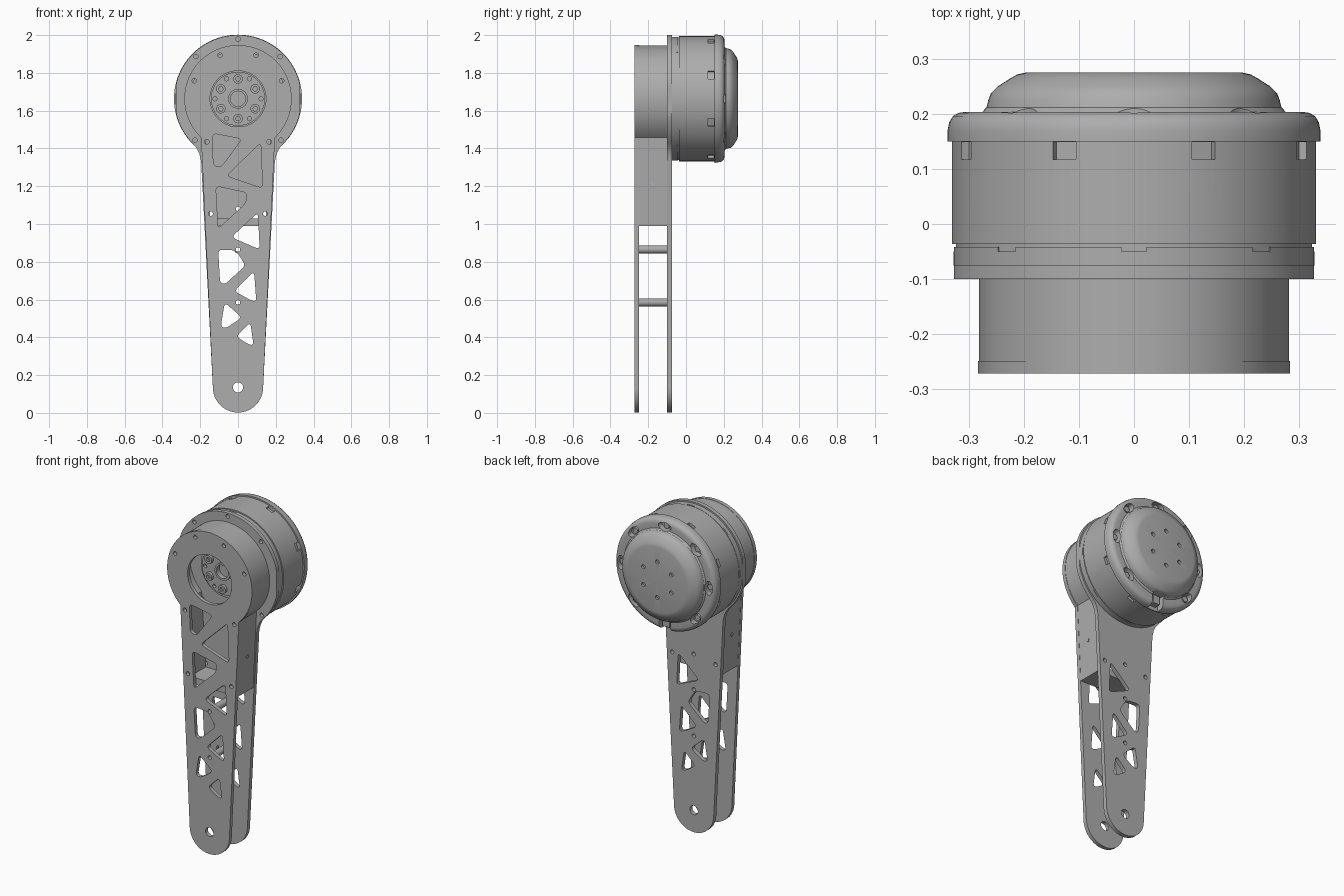
import bpy, bmesh
from math import sin, cos, pi, radians
from mathutils import Matrix, Vector

if "Cube" in bpy.data.objects:
    bpy.data.objects.remove(bpy.data.objects["Cube"])

grey = bpy.data.materials.new("machined_grey")
grey.use_nodes = True
colour = (0.42, 0.42, 0.42, 1)
grey.diffuse_color = colour
grey.node_tree.nodes["Principled BSDF"].inputs["Base Color"].default_value = colour

AXIS = 1.663          # height of the motor axis
FRONT, BACK = (-0.272, -0.249), (-0.1, -0.075)


def activate(ob):
    bpy.ops.object.select_all(action='DESELECT')
    ob.select_set(True)
    bpy.context.view_layer.objects.active = ob


def finish(ob):
    activate(ob)
    ob.data.materials.clear()
    ob.data.materials.append(grey)
    bpy.ops.object.shade_smooth_by_angle(angle=radians(32))
    return ob


def arc(x, z, r, a=0, b=360, n=48):
    """Points on an arc; a full turn leaves out the repeated end point."""
    steps = n if b - a == 360 else n + 1
    return [(x + r * cos(radians(a + (b - a) * i / n)),
             z + r * sin(radians(a + (b - a) * i / n))) for i in range(steps)]


def rounded(corners, d=0.025):
    """Polygon with softened corners."""
    pts = []
    for i, c in enumerate(corners):
        c = Vector(c)
        p, q = Vector(corners[i - 1]) - c, Vector(corners[(i + 1) % len(corners)]) - c
        a = c + p.normalized() * min(d, p.length * 0.45)
        b = c + q.normalized() * min(d, q.length * 0.45)
        for k in range(6):
            t = k / 5
            pts.append(tuple(a * (1 - t) ** 2 + c * 2 * t * (1 - t) + b * t * t))
    return pts


def plate(name, y, loops):
    """Filled outline with holes, extruded from y[0] to y[1]."""
    cu = bpy.data.curves.new(name, 'CURVE')
    cu.dimensions, cu.fill_mode = '2D', 'BOTH'
    cu.extrude = (y[1] - y[0]) / 2
    for loop in loops:
        s = cu.splines.new('POLY')
        s.points.add(len(loop) - 1)
        for p, (x, z) in zip(s.points, loop):
            p.co = (x, z, 0, 1)
        s.use_cyclic_u = True
    ob = bpy.data.objects.new(name, cu)
    bpy.context.collection.objects.link(ob)
    ob.location.y = (y[0] + y[1]) / 2
    ob.rotation_euler.x = pi / 2
    activate(ob)
    bpy.ops.object.convert(target='MESH')
    return finish(bpy.context.object)


def mesh_object(name, bm, z=0):
    me = bpy.data.meshes.new(name)
    bmesh.ops.recalc_face_normals(bm, faces=bm.faces)
    bm.to_mesh(me)
    bm.free()
    ob = bpy.data.objects.new(name, me)
    ob.location.z = z
    bpy.context.collection.objects.link(ob)
    return ob


def lathe(name, profile):
    """Revolve (radius, y) points round the motor axis."""
    bm = bmesh.new()
    vs = [bm.verts.new((r, y, 0)) for r, y in profile]
    es = [bm.edges.new(pair) for pair in zip(vs, vs[1:])]
    bmesh.ops.spin(bm, geom=vs + es, cent=(0, 0, 0), axis=(0, 1, 0),
                   angle=2 * pi, steps=96)
    bmesh.ops.remove_doubles(bm, verts=bm.verts, dist=1e-4)
    return mesh_object(name, bm, AXIS)


def polar(r, angles):
    return [(r * cos(radians(a)), AXIS + r * sin(radians(a))) for a in angles]


def width(z):
    return 0.132 + 0.049 * (z - 0.13)


# Arm plates: round head, tapering shank, round foot
foot = arc(0, 0.135, 0.133, 180, 360, 32)
front_edge = arc(0, AXIS, 0.284, -46.5, 226.5, 80) + foot
neck = [(0.218, 1.4), (0.204, 1.37), (0.195, 1.33)]
head = [(max(-0.327, min(0.327, x)), z)
        for x, z in arc(0, AXIS, 0.337, -44, 224, 90)]
back_edge = head + [(-x, z) for x, z in neck] + foot + neck[::-1]

# Truss cutouts, from the top down
upper_cuts = [
    [(-0.135, 1.48), (0.02, 1.45), (-0.09, 1.3), (-0.13, 1.31)],
    [(0.12, 1.43), (0.13, 1.19), (-0.06, 1.255)],
    [(-0.117, 1.2), (0.05, 1.165), (0.04, 1.11), (-0.105, 0.975)],
]
lower_cuts = [
    [(0.105, 1.06), (0.115, 0.865), (-0.035, 0.93)],
    [(-0.105, 0.865), (-0.01, 0.86), (0.04, 0.78), (-0.07, 0.68), (-0.095, 0.69)],
    [(0.085, 0.75), (0.097, 0.59), (0.07, 0.595), (-0.02, 0.645)],
    [(-0.07, 0.585), (0.02, 0.505), (-0.06, 0.45), (-0.092, 0.455)],
    [(0.065, 0.48), (0.082, 0.36), (0.06, 0.36), (-0.01, 0.405)],
]
posts = [(0, 0.865), (0, 0.585)]
side_holes = [(s * x, z) for s in (-1, 1) for x, z in ((0.165, 1.435), (0.145, 1.055))]
pivot = arc(0, 0.135, 0.027)


def holes(points, r=0.012):
    return [arc(x, z, r, n=16) for x, z in points]


rim = polar(0.25, [22.5, 67.5, 112.5, 157.5])
plate("front_arm_plate", FRONT,
      [front_edge, pivot, arc(0, AXIS, 0.148)] + holes(rim + side_holes + posts)
      + [rounded(c) for c in upper_cuts + lower_cuts])
flange_holes = polar(0.316, [-45 + 1, 45, 90, 135, 225 - 1])
plate("back_arm_plate", BACK,
      [back_edge, pivot, arc(0, AXIS, 0.2)]
      + holes(flange_holes + side_holes + posts + [(0, 1.08)])
      + [rounded(c) for c in lower_cuts])


# Hollow spacer between the plates
def spacer_loop(r, z, wall):
    w = width(z) - wall
    return arc(0, AXIS, r, -46.5, 226.5, 80) + [(-w, z), (w, z)]


plate("spacer_housing", (FRONT[1], BACK[0]),
      [spacer_loop(0.282, 0.99, 0.002), spacer_loop(0.252, 1.03, 0.03)])

# Side screws in the spacer walls
bm = bmesh.new()
for s in (-1, 1):
    bmesh.ops.create_cone(bm, cap_ends=True, segments=16, radius1=0.011, radius2=0.011,
                          depth=0.01, matrix=Matrix.Translation((s * 0.182, -0.175, 1.21))
                          @ Matrix.Rotation(pi / 2, 4, 'Y'))
finish(mesh_object("side_screws", bm))

# Tubular standoffs lower down
for i, (x, z) in enumerate(posts):
    plate(f"standoff_{i + 1}", (FRONT[1], BACK[0]),
          [arc(x, z, 0.021, n=24), arc(x, z, 0.012, n=16)])

# Motor housing: body, rounded cap and domed cover
motor = lathe("motor_housing", [
    (0, -0.075), (0.328, -0.075), (0.328, -0.042), (0.324, -0.042), (0.324, -0.036),
    (0.331, -0.036), (0.331, 0.15), (0.339, 0.15), (0.339, 0.17), (0.336, 0.185),
    (0.329, 0.196), (0.319, 0.202), (0.308, 0.204), (0.277, 0.204), (0.268, 0.212),
    (0.265, 0.225), (0.26, 0.238), (0.248, 0.25), (0.226, 0.264), (0.212, 0.272),
    (0.198, 0.275), (0, 0.275)])

cut = bmesh.new()


def turned(angle, r, y):
    return Matrix.Rotation(radians(angle), 4, 'Y') @ Matrix.Translation((r, y, 0))


def cut_box(angle, r, y, size):
    bmesh.ops.create_cube(cut, size=1, matrix=turned(angle, r, y) @ Matrix.Diagonal((*size, 1)))


def rod(bm, angle, r, y, sx, sz, depth, n=24):
    bmesh.ops.create_cone(bm, cap_ends=True, segments=n, radius1=1, radius2=1, depth=1,
                          matrix=turned(angle, r, y) @ Matrix.Diagonal((sx, depth, sz, 1))
                          @ Matrix.Rotation(pi / 2, 4, 'X'))


cap_bolts = bmesh.new()
for k in range(8):
    cut_box(45 * k, 0.34, -0.044, (0.032, 0.012, 0.045))          # seam notches
    cut_box(45 * k + 22.5, 0.335, 0.133, (0.04, 0.032, 0.045))    # side windows
    if k != 2:
        rod(cut, 45 * k, 0.294, 0.2, 0.024, 0.042, 0.06)          # cap pockets
        rod(cap_bolts, 45 * k, 0.294, 0.178, 0.017, 0.017, 0.02)
cut_box(90, 0.325, 0.21, (0.13, 0.11, 0.075))                     # cable exit
for k in range(6):
    rod(cut, 60 * k + 30, 0.108, 0.275, 0.012, 0.012, 0.03, 16)   # cover holes
cutter = mesh_object("motor_cutter", cut, AXIS)
cutter.hide_render = True
mod = motor.modifiers.new("cuts", 'BOOLEAN')
mod.operation, mod.solver, mod.object = 'DIFFERENCE', 'EXACT', cutter
activate(motor)
bpy.ops.object.modifier_apply(modifier="cuts")
bpy.data.objects.remove(cutter)
finish(motor)
finish(mesh_object("cap_bolts", cap_bolts, AXIS))

# Cable connector in the exit notch
bm = bmesh.new()
bmesh.ops.create_cube(bm, size=1, matrix=turned(90, 0.29, 0.172)
                      @ Matrix.Diagonal((0.05, 0.04, 0.045, 1)))
finish(mesh_object("cable_connector", bm, AXIS))

# Output hub behind the front opening
finish(lathe("output_hub", [(0, -0.074), (0.2, -0.074), (0.2, -0.106), (0.165, -0.106),
                            (0.165, -0.12), (0, -0.12)]))
plate("output_flange", (-0.14, -0.12),
      [arc(0, AXIS, 0.143), arc(0, AXIS, 0.04)]
      + holes(polar(0.122, range(0, 360, 60)), 0.011))
plate("output_centre_ring", (-0.15, -0.12), [arc(0, AXIS, 0.052), arc(0, AXIS, 0.04)])
for i, (x, z) in enumerate(polar(0.105, range(30, 390, 60))):
    plate(f"hub_bolt_{i + 1}", (-0.157, -0.14),
          [arc(x, z, 0.025, n=24), arc(x, z, 0.013, n=6)])
